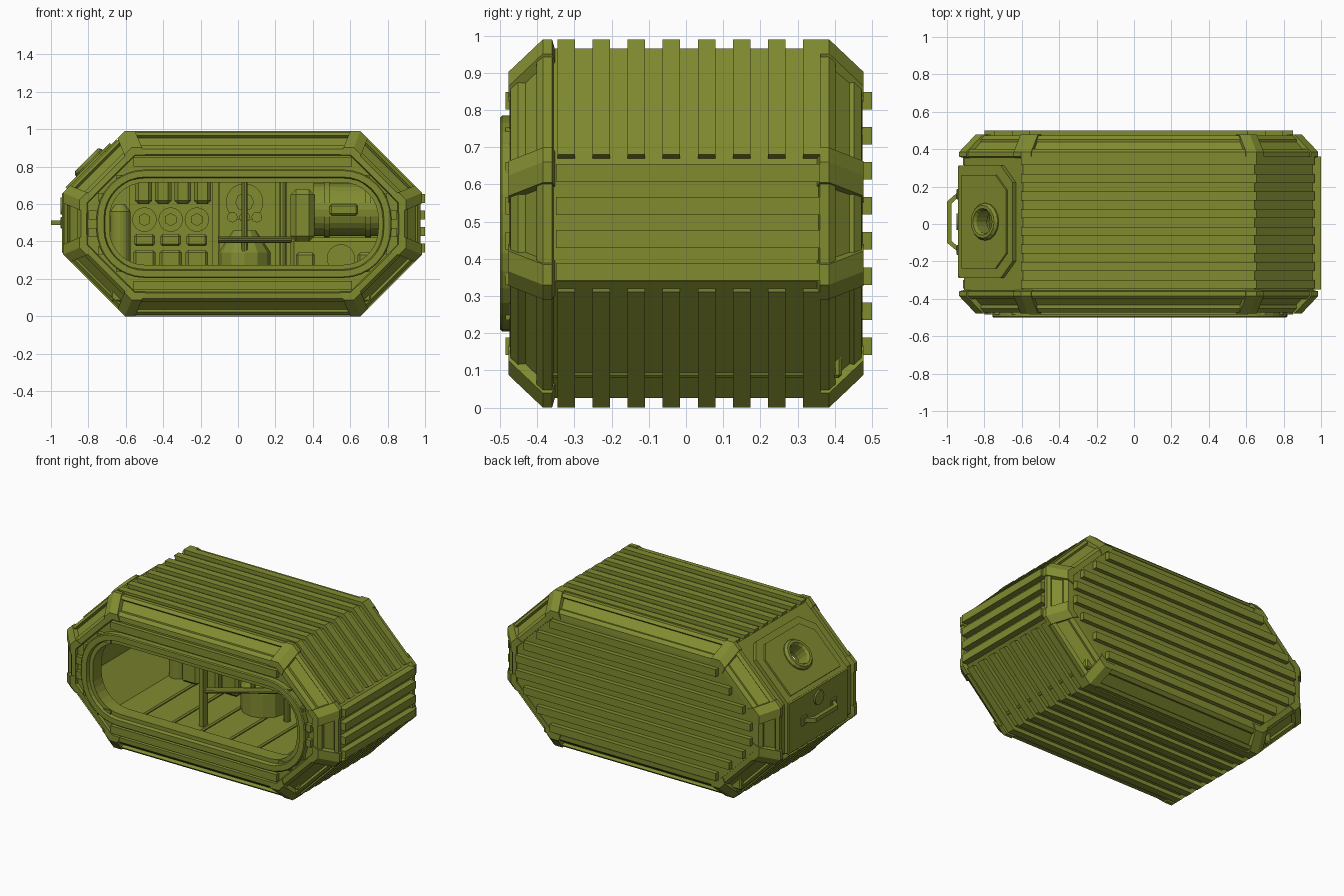
import bpy, bmesh
from math import pi, sin, cos, radians
from mathutils import Vector, Matrix

if "Cube" in bpy.data.objects:
    bpy.data.objects.remove(bpy.data.objects["Cube"])

mat = bpy.data.materials.new("olive_paint")
mat.diffuse_color = (0.22, 0.26, 0.03, 1)
mat.use_nodes = True
mat.node_tree.nodes["Principled BSDF"].inputs["Base Color"].default_value = mat.diffuse_color


def finish(name, bm):
    bmesh.ops.recalc_face_normals(bm, faces=bm.faces)
    me = bpy.data.meshes.new(name)
    bm.to_mesh(me)
    bm.free()
    me.materials.append(mat)
    ob = bpy.data.objects.new(name, me)
    bpy.context.collection.objects.link(ob)
    return ob


def loft(name, rings, wrap=False):
    """Skin closed rings; wrap joins last to first, otherwise ends are capped."""
    bm = bmesh.new()
    vs = [[bm.verts.new(p) for p in r] for r in rings]
    n, m = len(vs[0]), len(vs)
    for k in range(m if wrap else m - 1):
        a, b = vs[k], vs[(k + 1) % m]
        for i in range(n):
            j = (i + 1) % n
            bm.faces.new((a[i], a[j], b[j], b[i]))
    if not wrap:
        bm.faces.new(vs[0])
        bm.faces.new(vs[-1])
    return finish(name, bm)


def box(name, x0, x1, y0, y1, z0, z1, bevel=0):
    bm = bmesh.new()
    bmesh.ops.create_cube(bm, size=1, matrix=Matrix.Translation(((x0+x1)/2, (y0+y1)/2, (z0+z1)/2))
                          @ Matrix.Diagonal((x1-x0, y1-y0, z1-z0, 1)))
    if bevel:
        bmesh.ops.bevel(bm, geom=bm.edges[:], offset=bevel, segments=1, affect='EDGES')
    return finish(name, bm)


def cyl(name, p0, p1, r, n=20, r2=None):
    p0, p1 = Vector(p0), Vector(p1)
    bm = bmesh.new()
    q = (p1 - p0).to_track_quat('Z', 'Y').to_matrix().to_4x4()
    bmesh.ops.create_cone(bm, cap_ends=True, segments=n, radius1=r, radius2=r if r2 is None else r2,
                          depth=(p1-p0).length, matrix=Matrix.Translation((p0+p1)/2) @ q)
    return finish(name, bm)


def cut(ob, *cutters):
    for c in cutters:
        m = ob.modifiers.new("cut", 'BOOLEAN')
        m.operation, m.solver, m.object = 'DIFFERENCE', 'EXACT', c
        c.hide_render = True
        c.hide_set(True)


# Octagonal outline in XZ, offset inwards by d, counter-clockwise from lower right
CX, CZ = 0.025, 0.495


def corner(i, d=0):
    a, b = 0.63 - d*0.414, 0.165 - d*0.414
    w, h = 0.96 - d, 0.495 - d
    x, z = [(w, -b), (w, b), (a, h), (-a, h), (-w, b), (-w, -b), (-a, -h), (a, -h)][i % 8]
    return CX + x, CZ + z


def octa(d, y):
    return [(x, y, z) for x, z in (corner(i, d) for i in range(8))]


# Rounded window outline, offset inwards by d
def window(d, y, n=8):
    x0, x1, z0, z1, r = -0.757+d, 0.82-d, 0.205+d, 0.785-d, 0.26-d
    pts = []
    for k, (x, z) in enumerate([(x1-r, z1-r), (x0+r, z1-r), (x0+r, z0+r), (x1-r, z0+r)]):
        for i in range(n + 1):
            t = (k + i/n) * pi/2
            pts.append((x + r*cos(t), y, z + r*sin(t)))
    return pts


# Hollow body with front window and porthole
body = loft("body_shell", [octa(0.105, -0.46), octa(0.025, -0.375), octa(0.025, 0.375), octa(0.105, 0.472)])
cavity = loft("cavity_cutter", [octa(0.085, -0.40), octa(0.085, 0.42)])
window_cut = loft("window_cutter", [window(0.06, -0.6), window(0.06, -0.3)])
N = Vector((-1, 0, 1)).normalized()
U = Vector((1, 0, 1)).normalized()
PORT = Vector((-0.785, 0.012, 0.81))
port_cut = cyl("porthole_cutter", PORT - N*0.2, PORT + N*0.2, 0.07, 24)
cut(body, cavity, window_cut, port_cut)

# Window frame: raised outer band and lower inner lip
loft("window_frame", [window(d, y) for d, y in [(0, -0.45), (0, -0.495), (0.006, -0.5), (0.04, -0.5),
     (0.046, -0.478), (0.07, -0.478), (0.07, -0.39), (0.05, -0.39)]], wrap=True)

# Edge rails and corner brackets, front and back
for side, s in (("front", -1), ("back", 1)):
    loft(side + "_outer_rail", [octa(d, s*y) for d, y in
         [(0.035, 0.355), (0.008, 0.36), (0.008, 0.385), (0.024, 0.402), (0.045, 0.38)]], wrap=True)
    loft(side + "_inner_rail", [octa(d, s*y) for d, y in
         [(0.08, 0.42), (0.077, 0.452), (0.095, 0.472), (0.125, 0.474), (0.135, 0.45)]], wrap=True)
    sec = [(0.035, 0.35), (0, 0.36), (0, 0.385), (0.088, 0.478), (0.128, 0.478), (0.135, 0.44)]
    for i in range(8):
        rings = []
        for step in (-1, 0, 1):
            ring = []
            for d, y in sec:
                p = Vector(corner(i, d))
                if step:
                    p += (Vector(corner(i+step)) - Vector(corner(i))).normalized() * 0.055
                ring.append((p.x, s*y, p.y))
            rings.append(ring)
        loft(f"{side}_corner_bracket_{i}", rings)

# Ribs wrapping the top and bottom and their slopes
E = Vector((0.7071, 0.7071))
for k in range(8):
    y = -0.322 + 0.0943*k
    c = {i: [Vector(corner(i, d)) for d in (0, 0.04)] for i in range(8)}
    end = E * 0.02
    top = [c[3], c[2], [p + Vector((-0.02, 0.02)) for p in c[1]]]
    low = [[p + Vector((0.02, -0.02)) for p in c[5]], c[6], c[7], [p + Vector((-0.02, -0.02)) for p in c[0]]]
    for nm, path in (("top_rib", top), ("bottom_rib", low)):
        loft(f"{nm}_{k}", [[(o.x, y-0.0235, o.y), (o.x, y+0.0235, o.y),
                            (q.x, y+0.0235, q.y), (q.x, y-0.0235, q.y)] for o, q in path])

# Ribs on the right end
for k in range(4):
    z = 0.365 + 0.0885*k
    box(f"end_rib_{k}", 0.94, 1.0, -0.35, 0.36, z-0.024, z+0.024)

# Ribs along back and front, clipped by the octagon; front ones stop at the frame
for k in range(8):
    z = 0.165 + 0.0943*k
    hw = min(0.825, 1.125 - 0.135*1.414 - abs(z-CZ) - 0.02)
    box(f"back_rib_{k}", CX-hw, CX+hw, 0.46, 0.5, z-0.0235, z+0.0235)
    if k in (0, 7):
        box(f"front_rib_{k}", CX-hw, CX+hw, -0.485, -0.45, z-0.0235, z+0.0235)
    else:
        inset = 0.2 if k in (1, 6) else 0.06 if k in (2, 5) else 0.01
        box(f"front_rib_left_{k}", CX-hw, -0.757+inset, -0.485, -0.45, z-0.0235, z+0.0235)
        box(f"front_rib_right_{k}", 0.82-inset, CX+hw, -0.485, -0.45, z-0.0235, z+0.0235)

# Hatch on the left: sloped plate with porthole, upright plate, handle
EDGE = Vector((-0.935, 0.012, 0.66))


def hatch(name, w, u0, u1, ch, t0, t1):
    pts = [(u0, -w), (u1-ch, -w), (u1, -w+ch), (u1, w-ch), (u1-ch, w), (u0, w)]
    ob = loft(name, [[EDGE + U*u + Vector((0, v, 0)) + N*t for u, v in pts] for t in (t0, t1)])
    cut(ob, port_cut)


hatch("hatch_slope_plate", 0.3, -0.004, 0.405, 0.09, -0.04, 0.0)
hatch("hatch_slope_panel", 0.25, 0.03, 0.365, 0.08, -0.02, 0.012)
box("hatch_upright_plate", -0.94, -0.88, -0.288, 0.312, 0.335, 0.662, 0.006)
loft("porthole_ring", [[PORT + N*h + (U*cos(t) + Vector((0, sin(t), 0)))*r
     for t in (2*pi*i/16 for i in range(16))]
     for r, h in [(0.1, -0.02), (0.1, 0.02), (0.088, 0.036), (0.072, 0.036), (0.062, 0.02), (0.062, -0.06), (0.08, -0.06)]], wrap=True)
loft("hatch_handle", [[(x, y, 0.487), (x, y, 0.513), (xi, yi, 0.513), (xi, yi, 0.487)] for x, y, xi, yi in
     [(-0.92, 0.172, -0.92, 0.145), (-0.94, 0.172, -0.94, 0.145), (-1.0, 0.12, -0.975, 0.11),
      (-1.0, -0.1, -0.975, -0.09), (-0.94, -0.15, -0.94, -0.123), (-0.92, -0.15, -0.92, -0.123)]])
cyl("hatch_lock", (-0.92, 0.012, 0.59), (-0.95, 0.012, 0.59), 0.045)
for y in (-0.139, 0.16):
    box("handle_mount", -0.95, -0.92, y-0.028, y+0.028, 0.47, 0.53, 0.005)

# Interior floor planks
for k in range(7):
    x = -0.68 + 0.2*k
    box(f"floor_plank_{k}", x, x+0.192, -0.4, 0.42, 0.08, 0.19, 0.008)

# Storage wall on the left: canisters, round dials, drawers
box("storage_back", -0.58, -0.12, 0.33, 0.42, 0.19, 0.78)
for k in range(4):
    box(f"canister_{k}", -0.55+0.105*k, -0.46+0.105*k, 0.2, 0.34, 0.6, 0.74, 0.018)
for k in range(3):
    x = -0.5 + 0.14*k
    cyl(f"dial_{k}", (x, 0.34, 0.517), (x, 0.27, 0.517), 0.065, 24)
    cyl(f"dial_hub_{k}", (x, 0.28, 0.517), (x, 0.255, 0.517), 0.035, 6)
    box(f"small_drawer_{k}", x-0.055, x+0.055, 0.25, 0.34, 0.375, 0.44, 0.012)
    box(f"large_drawer_{k}", x-0.06, x+0.06, 0.22, 0.34, 0.2, 0.355, 0.015)
cyl("side_tank", (-0.63, 0.3, 0.19), (-0.63, 0.3, 0.56), 0.055)
cyl("side_tank_cap", (-0.63, 0.3, 0.56), (-0.63, 0.3, 0.6), 0.055, 20, 0.025)

# Centre: post, wheel, pump and pipes
box("post", -0.135, -0.105, -0.2, -0.15, 0.19, 0.8)
box("centre_panel", -0.1, 0.2, 0.36, 0.42, 0.19, 0.8)
cyl("valve_wheel", (0.035, 0.36, 0.61), (0.035, 0.3, 0.61), 0.1, 28)
cyl("valve_hub", (0.035, 0.3, 0.61), (0.035, 0.25, 0.61), 0.05, 8)
for k in range(3):
    cyl(f"valve_knob_{k}", (-0.03+0.065*k, 0.3, 0.53), (-0.03+0.065*k, 0.24, 0.53), 0.028, 12)
cyl("pump_base", (0.035, 0.22, 0.19), (0.035, 0.22, 0.34), 0.14, 12)
cyl("pump_dome", (0.035, 0.22, 0.34), (0.035, 0.22, 0.46), 0.14, 12, 0.06)
cyl("pump_column", (0.035, 0.1, 0.19), (0.035, 0.1, 0.76), 0.016, 10)
cyl("pump_arm", (-0.12, -0.17, 0.41), (0.28, 0.1, 0.41), 0.018, 10)
cyl("pump_brace", (0.24, 0.15, 0.19), (0.24, 0.15, 0.78), 0.02, 10)

# Right: engine housing, strapped tank and lower units
box("engine_housing", 0.28, 0.41, 0.05, 0.35, 0.4, 0.68, 0.03)
cyl("engine_tank", (0.4, 0.22, 0.57), (0.76, 0.22, 0.57), 0.14, 24)
for x in (0.46, 0.68):
    cyl("tank_strap", (x, 0.22, 0.57), (x+0.03, 0.22, 0.57), 0.148, 24)
box("tank_label_plate", 0.49, 0.64, 0.06, 0.12, 0.54, 0.6, 0.01)
box("engine_bench", 0.28, 0.78, 0.2, 0.42, 0.19, 0.42, 0.02)
cyl("engine_fan", (0.55, 0.21, 0.31), (0.55, 0.15, 0.31), 0.075, 24)
for x in (0.36, 0.69):
    box("bench_box", x-0.05, x+0.05, 0.14, 0.22, 0.24, 0.34, 0.012)
